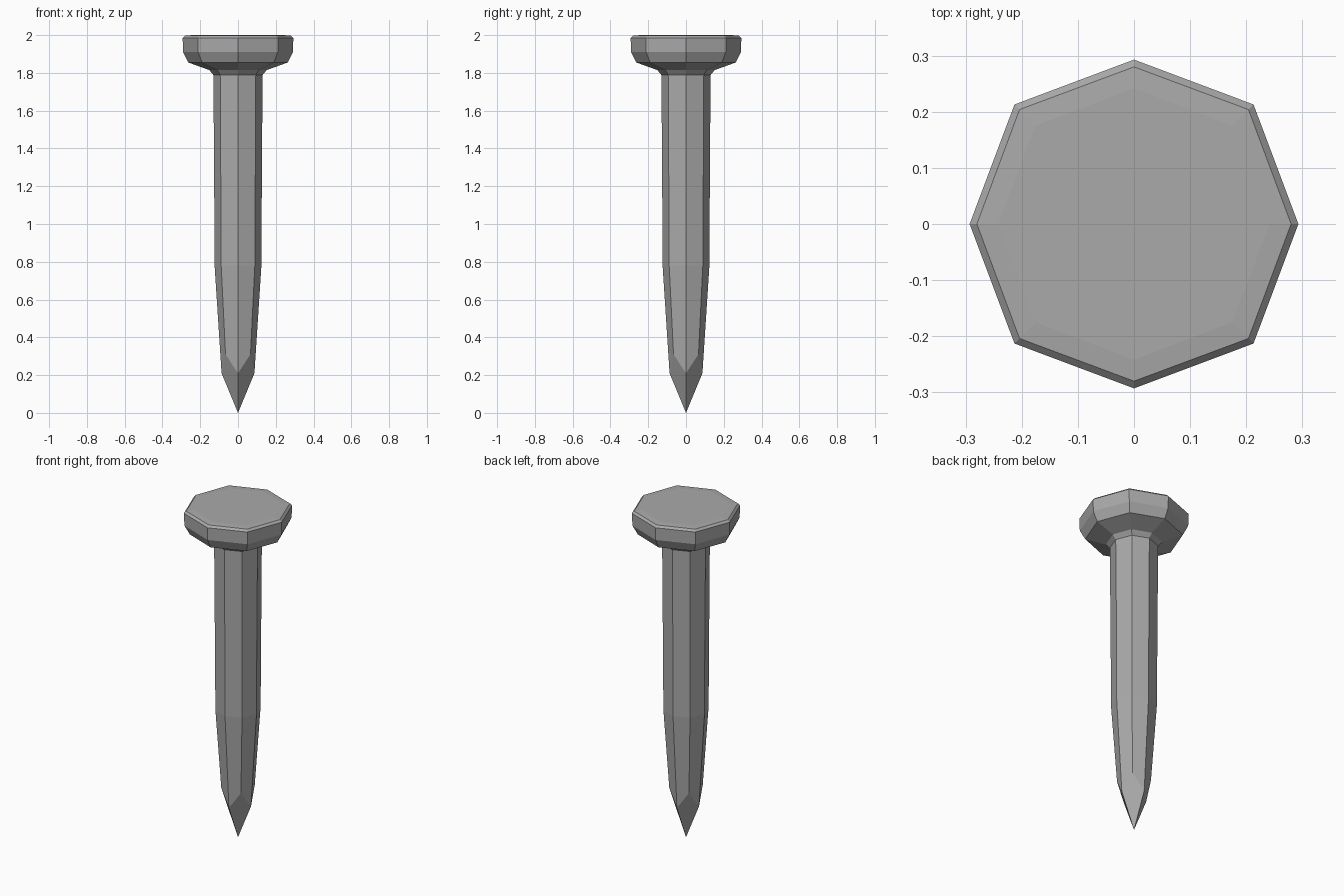
import bpy
import bmesh
import math

if "Cube" in bpy.data.objects:
    bpy.data.objects.remove(bpy.data.objects["Cube"])

steel = bpy.data.materials.new("grey steel")
steel.diffuse_color = (0.40, 0.40, 0.40, 1)
steel.use_nodes = True
steel.node_tree.nodes["Principled BSDF"].inputs["Base Color"].default_value = steel.diffuse_color

SIDES = 8
# (height, radius at axis corners, offset of diagonal corners), bottom to top
SHAFT = [(0.78, 0.124, 0.089), (1.40, 0.127, 0.092), (1.79, 0.131, 0.094)]
HEAD = [(1.815, 0.152, 0.110), (1.855, 0.263, 0.190), (1.91, 0.291, 0.211),
        (1.985, 0.293, 0.213), (1.997, 0.280, 0.204), (2.0, 0.242, 0.175)]


def ring(bm, z_axis, axis, z_diag, diag):
    """Octagon with corners on the axes and on the diagonals."""
    verts = []
    for i in range(SIDES):
        a = i * math.tau / SIDES
        r, z = (axis, z_axis) if i % 2 == 0 else (diag * math.sqrt(2), z_diag)
        verts.append(bm.verts.new((r * math.cos(a), r * math.sin(a), z)))
    return verts


def bridge(bm, low, high):
    for i in range(SIDES):
        j = (i + 1) % SIDES
        bm.faces.new((low[i], low[j], high[j], high[i]))


bm = bmesh.new()

# four-sided point meeting the eight-sided shaft
tip = bm.verts.new((0, 0, 0))
rings = [ring(bm, 0.21, 0.087, 0.31, 0.066)]
base = rings[0]
for i in range(0, SIDES, 2):
    bm.faces.new((tip, base[(i + 2) % SIDES], base[i + 1], base[i]))

# shaft, flared collar and bevelled head
for z, axis, diag in SHAFT + HEAD:
    rings.append(ring(bm, z, axis, z, diag))
for low, high in zip(rings, rings[1:]):
    bridge(bm, low, high)
bm.faces.new(rings[-1])
bmesh.ops.recalc_face_normals(bm, faces=bm.faces)

mesh = bpy.data.meshes.new("nail")
bm.to_mesh(mesh)
bm.free()
mesh.materials.append(steel)
nail = bpy.data.objects.new("nail", mesh)
bpy.context.collection.objects.link(nail)
